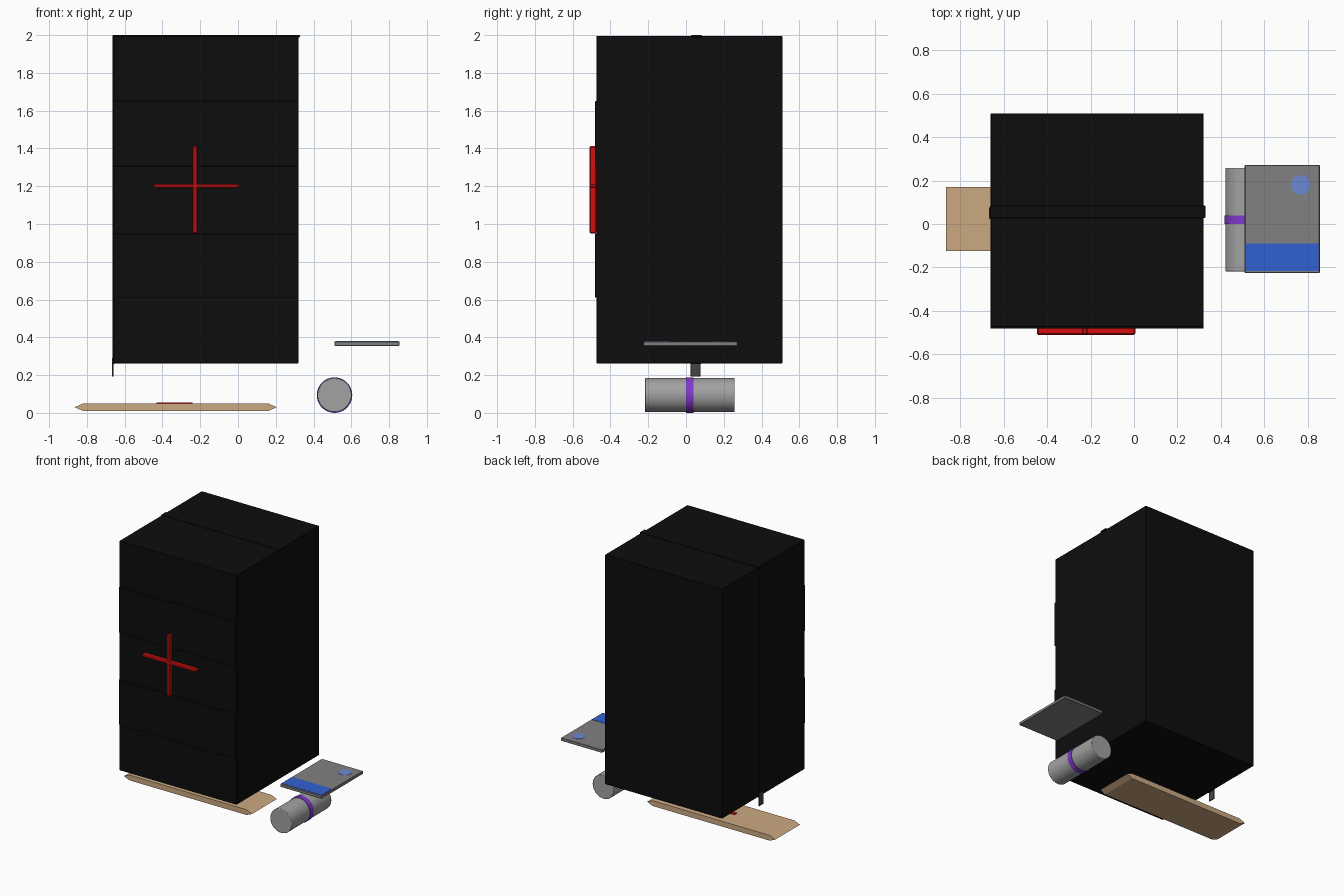
import bpy, bmesh
from math import radians

if "Cube" in bpy.data.objects:
    bpy.data.objects.remove(bpy.data.objects["Cube"])


def mat(name, r, g, b):
    m = bpy.data.materials.new(name)
    m.diffuse_color = (r, g, b, 1)
    m.use_nodes = True
    m.node_tree.nodes["Principled BSDF"].inputs["Base Color"].default_value = m.diffuse_color
    return m


BLACK = mat("black", 0.004, 0.004, 0.004)
DARK = mat("dark_grey", 0.06, 0.06, 0.06)
RED = mat("red", 0.65, 0.005, 0.005)
WOOD = mat("wood", 0.6, 0.4, 0.22)
METAL = mat("metal", 0.36, 0.36, 0.36)
PLATE = mat("plate_grey", 0.22, 0.22, 0.22)
BLUE = mat("blue", 0.03, 0.12, 0.65)
PALE = mat("pale_blue", 0.15, 0.25, 0.65)
PURPLE = mat("purple", 0.22, 0.04, 0.6)


def bevel(ob, width, segments=1):
    m = ob.modifiers.new("Bevel", "BEVEL")
    m.width, m.segments = width, segments
    m.limit_method = "ANGLE"
    m.angle_limit = radians(50)


def finish(name, bm, material, edge=0, segments=1):
    me = bpy.data.meshes.new(name)
    bmesh.ops.recalc_face_normals(bm, faces=bm.faces)
    bm.to_mesh(me)
    bm.free()
    ob = bpy.data.objects.new(name, me)
    bpy.context.collection.objects.link(ob)
    me.materials.append(material)
    if edge:
        bevel(ob, edge, segments)
    return ob


def box(name, x, y, z, material, edge=0):
    """Box given by its extents along each axis."""
    bm = bmesh.new()
    bmesh.ops.create_cube(bm, size=1)
    for v in bm.verts:
        v.co = [sum(r) / 2 + c * (r[1] - r[0]) for c, r in zip(v.co, (x, y, z))]
    return finish(name, bm, material, edge)


def cylinder(name, centre, radius, depth, material, along_y=False, edge=0):
    bpy.ops.mesh.primitive_cylinder_add(
        vertices=48, radius=radius, depth=depth, location=centre,
        rotation=(radians(90) if along_y else 0, 0, 0))
    ob = bpy.context.object
    ob.name = name
    ob.data.materials.append(material)
    bpy.ops.object.shade_smooth_by_angle(angle=radians(35))
    if edge:
        bevel(ob, edge, 2)
    return ob


def prism(name, profile, y, material):
    """Extrude an x-z outline along y."""
    bm = bmesh.new()
    face = bm.faces.new([bm.verts.new((px, y[0], pz)) for px, pz in profile])
    ext = bmesh.ops.extrude_face_region(bm, geom=[face])
    verts = [g for g in ext["geom"] if isinstance(g, bmesh.types.BMVert)]
    bmesh.ops.translate(bm, vec=(0, y[1] - y[0], 0), verts=verts)
    return finish(name, bm, material)


# Main bag body with two raised bands on the front
box("bag_body", (-0.66, 0.32), (-0.474, 0.51), (0.262, 1.996), BLACK, 0.003)
for i, z in enumerate(((0.61, 0.95), (1.305, 1.65))):
    box(f"front_band_{i + 1}", (-0.66, 0.32), (-0.482, -0.47), z, BLACK, 0.002)

# Strap over the top, down the left side, with a hanging tail
box("top_strap", (-0.664, 0.329), (0.027, 0.085), (1.988, 2.0), BLACK, 0.003)
box("side_strap", (-0.664, -0.655), (0.027, 0.08), (0.26, 1.99), BLACK)
box("strap_tail", (-0.667, -0.659), (0.024, 0.077), (0.192, 0.29), DARK, 0.002)

# Red cross on the front
box("cross_upright", (-0.24, -0.214), (-0.511, -0.474), (0.95, 1.412), RED, 0.006)
box("cross_bar", (-0.447, 0.006), (-0.511, -0.474), (1.19, 1.213), RED, 0.006)

# Splint board with pointed ends and a small cross on it
prism("splint_board", [(-0.865, 0.03), (-0.82, 0.01), (0.16, 0.01),
                       (0.205, 0.03), (0.16, 0.05), (-0.82, 0.05)],
      (-0.125, 0.17), WOOD)
box("board_cross_bar", (-0.432, -0.24), (0.007, 0.037), (0.045, 0.055), RED)
box("board_cross_upright", (-0.351, -0.321), (-0.073, 0.117), (0.045, 0.0545), RED)

# Bandage roll with its band
cylinder("roll", (0.511, 0.02, 0.094), 0.09, 0.476, METAL, True, 0.004)
cylinder("roll_band", (0.511, 0.02, 0.094), 0.094, 0.04, PURPLE, True)

# Flat card with a blue stripe and a round spot
box("card", (0.51, 0.856), (-0.226, 0.272), (0.355, 0.378), PLATE, 0.003)
box("card_stripe", (0.517, 0.85), (-0.217, -0.09), (0.37, 0.38), BLUE)
cylinder("card_spot", (0.768, 0.18, 0.375), 0.045, 0.01, PALE)
